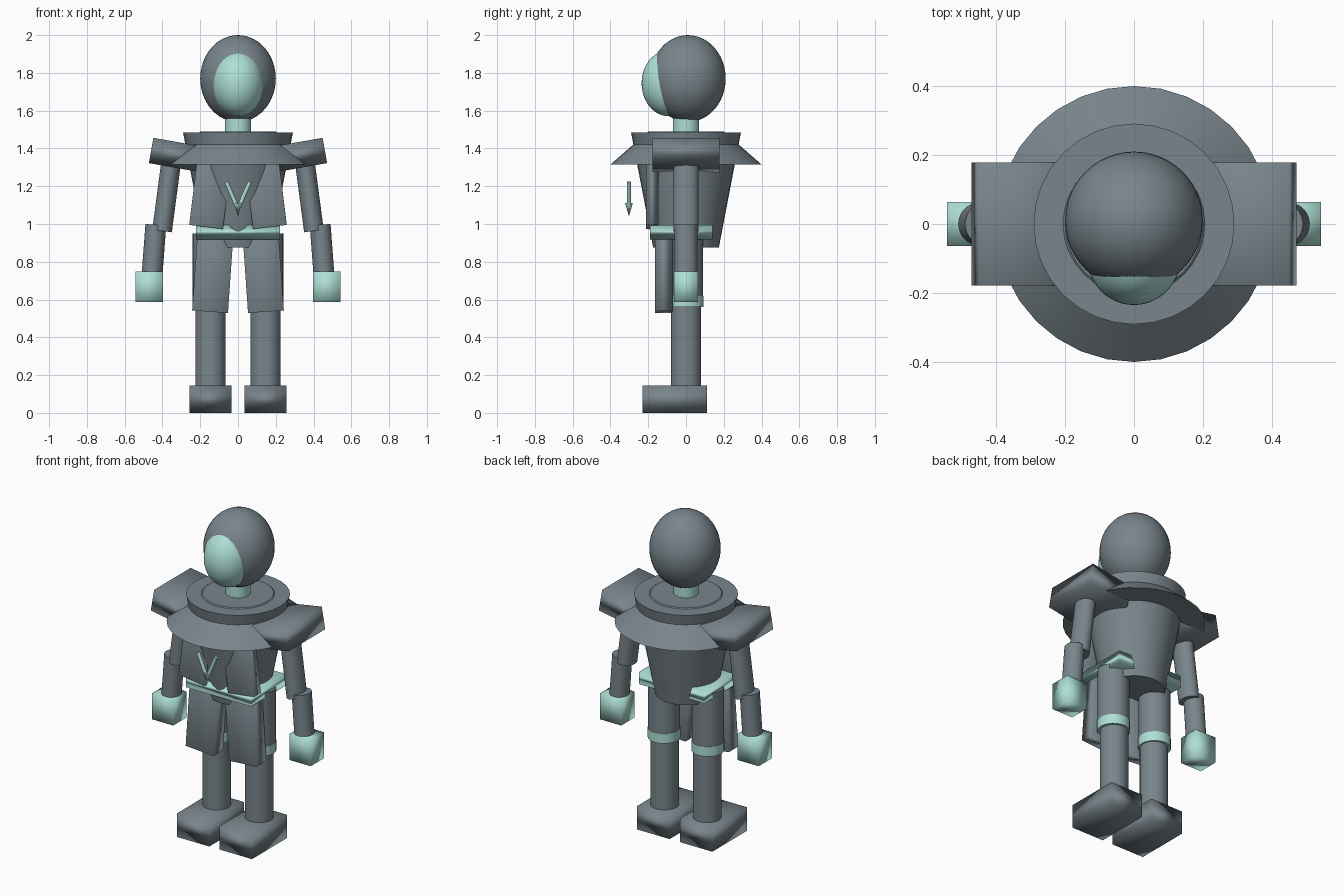
import bpy, math
from mathutils import Vector

if "Cube" in bpy.data.objects:
    bpy.data.objects.remove(bpy.data.objects["Cube"])


def material(name, rgb):
    m = bpy.data.materials.new(name)
    m.diffuse_color = (*rgb, 1)
    m.use_nodes = True
    m.node_tree.nodes["Principled BSDF"].inputs["Base Color"].default_value = m.diffuse_color
    return m


GREY = material("slate_grey", (0.19, 0.235, 0.262))
TEAL = material("pale_teal", (0.42, 0.74, 0.67))


def finish(name, mat):
    ob = bpy.context.object
    ob.name = name
    ob.data.materials.append(mat)
    bpy.ops.object.shade_smooth()
    return ob


def ellipsoid(name, mat, loc, radii):
    bpy.ops.mesh.primitive_uv_sphere_add(segments=48, ring_count=24, radius=1, location=loc)
    bpy.context.object.scale = radii
    return finish(name, mat)


def box(name, mat, loc, size, tilt=0):
    bpy.ops.mesh.primitive_cube_add(size=1, location=loc, rotation=(0, math.radians(tilt), 0))
    bpy.context.object.scale = size
    return finish(name, mat)


def cone(name, mat, bottom, top, r1, r2, squash=1, sides=32):
    """Round part from bottom to top; squash narrows it across x."""
    a, b = Vector(bottom), Vector(top)
    d = b - a
    bpy.ops.mesh.primitive_cone_add(vertices=sides, radius1=r1, radius2=r2, depth=d.length,
                                    location=(a + b) / 2,
                                    rotation=(0, math.atan2(d.x, d.z), 0))
    bpy.context.object.scale = (squash, 1, 1)
    ob = finish(name, mat)
    bpy.ops.object.shade_smooth_by_angle(angle=math.radians(40))
    return ob


# Head, face and neck
ellipsoid("head", GREY, (0, 0.01, 1.77), (0.2, 0.2, 0.23))
ellipsoid("face", TEAL, (0, -0.093, 1.745), (0.137, 0.142, 0.174))
cone("neck", TEAL, (0, 0, 1.45), (0, 0, 1.6), 0.07, 0.07)

# Torso, flared collar and belt
cone("torso", GREY, (0, 0, 0.876), (0, 0, 1.485), 0.174, 0.291)
cone("collar", GREY, (0, 0, 1.315), (0, 0, 1.49), 0.4, 0.2)
box("belt", TEAL, (0, -0.025, 0.957), (0.445, 0.33, 0.076))

# Chest emblem tip, floating ahead of the chest
cone("emblem_tip", TEAL, (0, -0.302, 1.04), (0, -0.302, 1.11), 0, 0.02, sides=16)

for s, side in ((-1, "left"), (1, "right")):
    # Emblem bar
    cone(side + "_emblem_bar", TEAL, (s * 0.005, -0.302, 1.09), (s * 0.062, -0.302, 1.222),
         0.011, 0.011, sides=12)
    # Chest flap
    box(side + "_chest_flap", GREY, (s * 0.149, -0.178, 1.148), (0.18, 0.066, 0.33), -s * 7)
    # Shoulder pad
    box(side + "_shoulder_pad", GREY, (s * 0.322, 0, 1.365), (0.28, 0.356, 0.136), -s * 10)
    # Arm and hand
    cone(side + "_upper_arm", GREY, (s * 0.402, 0, 0.963), (s * 0.347, 0, 1.38),
         0.067, 0.067, squash=0.78)
    cone(side + "_forearm", GREY, (s * 0.458, 0, 0.69), (s * 0.435, 0, 0.996),
         0.06, 0.06, squash=0.92)
    box(side + "_hand", TEAL, (s * 0.47, 0, 0.668), (0.144, 0.128, 0.162))
    # Skirt panel
    box(side + "_skirt_panel", GREY, (s * 0.134, -0.117, 0.735), (0.19, 0.095, 0.4), -s * 4)
    # Leg, knee band and foot
    cone(side + "_thigh", GREY, (s * 0.15, 0, 0.6), (s * 0.15, 0, 0.95), 0.09, 0.09)
    cone(side + "_knee_band", TEAL, (s * 0.15, 0, 0.56), (s * 0.15, 0, 0.62), 0.092, 0.092)
    cone(side + "_shin", GREY, (s * 0.146, 0, 0.1), (s * 0.146, 0, 0.6), 0.08, 0.08)
    box(side + "_foot", GREY, (s * 0.146, -0.06, 0.0725), (0.222, 0.34, 0.145))
